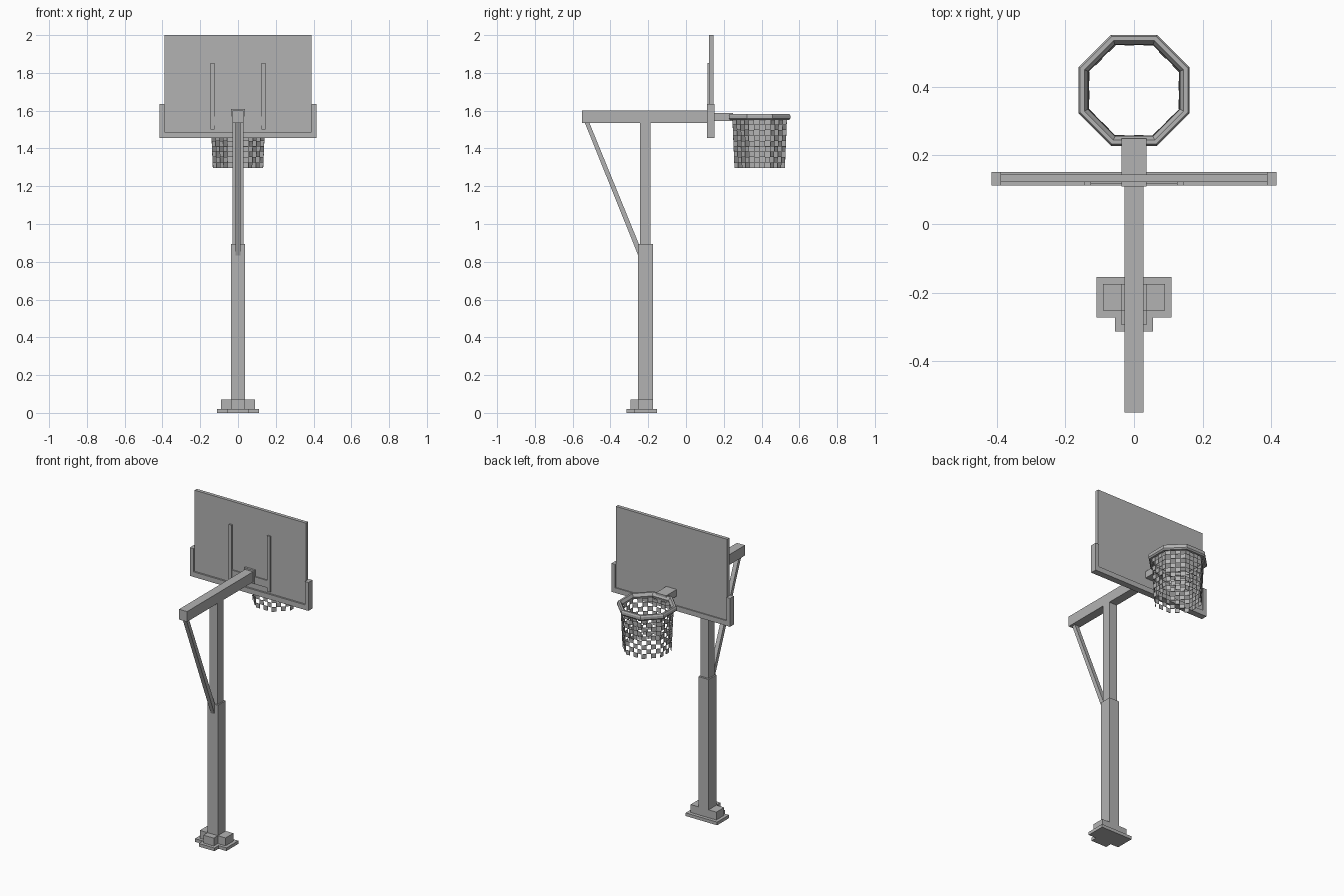
import bpy, bmesh, math
from mathutils import Vector

if "Cube" in bpy.data.objects:
    bpy.data.objects.remove(bpy.data.objects["Cube"])

grey = bpy.data.materials.new("painted_grey")
grey.diffuse_color = (0.45, 0.45, 0.45, 1)
grey.use_nodes = True
grey.node_tree.nodes["Principled BSDF"].inputs["Base Color"].default_value = grey.diffuse_color


def finish(name, bm):
    bmesh.ops.recalc_face_normals(bm, faces=bm.faces)
    me = bpy.data.meshes.new(name)
    bm.to_mesh(me)
    bm.free()
    me.materials.append(grey)
    ob = bpy.data.objects.new(name, me)
    bpy.context.collection.objects.link(ob)
    return ob


def prism(name, outline, axis, lo, hi):
    """Extrude a 2D outline along x, y or z from lo to hi."""
    def place(p, d):
        c = list(p)
        c.insert(axis, d)
        return c
    bm = bmesh.new()
    face = bm.faces.new([bm.verts.new(place(p, lo)) for p in outline])
    ext = bmesh.ops.extrude_face_region(bm, geom=[face])
    offset = Vector((0, 0, 0))
    offset[axis] = hi - lo
    bmesh.ops.translate(bm, vec=offset,
                        verts=[v for v in ext["geom"] if isinstance(v, bmesh.types.BMVert)])
    return finish(name, bm)


def box(name, x0, x1, y0, y1, z0, z1):
    return prism(name, [(x0, y0), (x1, y0), (x1, y1), (x0, y1)], 2, z0, z1)


def t_base(name, w, n, back, mid, front, z0, z1):
    """T-shaped slab: wide rear part and narrow front tongue."""
    return prism(name, [(-w, back), (-w, mid), (-n, mid), (-n, front),
                        (n, front), (n, mid), (w, mid), (w, back)], 2, z0, z1)


# Base and post
t_base("base_plate", 0.11, 0.055, -0.154, -0.273, -0.314, 0, 0.02)
t_base("base_block", 0.09, 0.036, -0.175, -0.253, -0.294, 0.02, 0.07)
box("lower_post", -0.036, 0.036, -0.253, -0.175, 0.02, 0.895)
box("upper_post", -0.028, 0.028, -0.244, -0.187, 0.895, 1.54)

# Arm and diagonal brace
box("support_arm", -0.028, 0.028, -0.55, 0.123, 1.535, 1.6)
prism("diagonal_brace", [(-0.536, 1.537), (-0.512, 1.537), (-0.25, 0.895), (-0.25, 0.826)],
      0, -0.0135, 0.0135)

# Backboard with padded lower edge
box("backboard", -0.39, 0.39, 0.123, 0.145, 1.48, 2.0)
prism("backboard_padding", [(-0.415, 1.455), (0.415, 1.455), (0.415, 1.635), (0.39, 1.635),
                            (0.39, 1.487), (-0.39, 1.487), (-0.39, 1.635), (-0.415, 1.635)],
      1, 0.112, 0.152)

# Stiffening strips and mounting plate on the arm side
for side, s in (("left", -1), ("right", 1)):
    box("stiffener_" + side, min(s * 0.125, s * 0.145), max(s * 0.125, s * 0.145),
        0.113, 0.124, 1.5, 1.853)
box("stiffener_cross", -0.125, 0.125, 0.116, 0.124, 1.522, 1.568)
box("mounting_plate", -0.036, 0.036, 0.11, 0.124, 1.525, 1.61)

# Hoop bracket
box("hoop_bracket", -0.036, 0.036, 0.14, 0.25, 1.545, 1.588)

CY = 0.39
SIDES = 8


def corner(i, apothem, z):
    a = math.radians(22.5 + 45 * i)
    r = apothem / math.cos(math.radians(22.5))
    return Vector((r * math.cos(a), CY + r * math.sin(a), z))


# Octagonal rim swept from a small profile (apothem, height)
profile = [(0.157, 1.583), (0.145, 1.583), (0.134, 1.565), (0.139, 1.55),
           (0.155, 1.55), (0.162, 1.558), (0.162, 1.574)]
bm = bmesh.new()
rings = [[bm.verts.new(corner(i, a, z)) for a, z in profile] for i in range(SIDES)]
for i in range(SIDES):
    r0, r1 = rings[i], rings[(i + 1) % SIDES]
    for j in range(len(profile)):
        k = (j + 1) % len(profile)
        bm.faces.new((r0[j], r1[j], r1[k], r0[k]))
finish("hoop_rim", bm)

# Net: chequered cells on a tapering octagon
ROWS, PER_SIDE = 9, 4
Z_TOP, Z_BOTTOM = 1.555, 1.297


def net_point(col, row):
    t = row / ROWS
    z = Z_TOP + (Z_BOTTOM - Z_TOP) * t
    a = 0.143 - 0.011 * t
    i, f = divmod(col, PER_SIDE)
    return corner(i, a, z).lerp(corner(i + 1, a, z), f / PER_SIDE)


bm = bmesh.new()
for row in range(ROWS):
    for col in range(SIDES * PER_SIDE):
        if (row + col) % 2 == 0:
            bm.faces.new([bm.verts.new(net_point(c, r)) for c, r in
                          ((col, row), (col, row + 1), (col + 1, row + 1), (col + 1, row))])
net = finish("net", bm)
thick = net.modifiers.new("thickness", "SOLIDIFY")
thick.thickness = 0.003
thick.offset = 0
